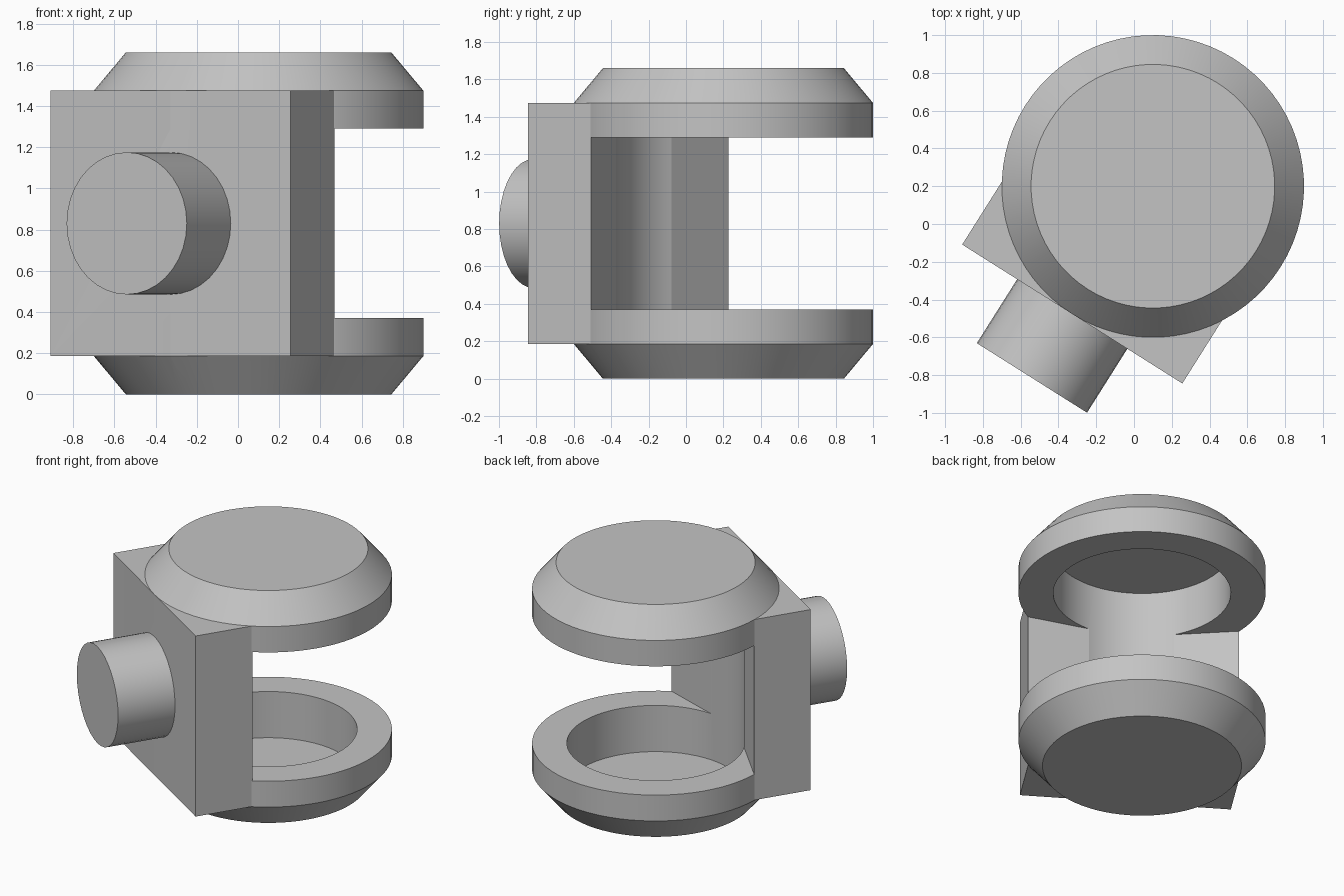
import bpy, bmesh
from math import radians
from mathutils import Matrix, Vector

default = bpy.data.objects.get("Cube")
if default:
    bpy.data.objects.remove(default, do_unlink=True)

CENTRE = Vector((0.1, 0.2, 0))
TURN = Matrix.Translation(CENTRE) @ Matrix.Rotation(radians(-32.25), 4, 'Z')
HEIGHT = 1.66
BORE = 0.575

grey = bpy.data.materials.new("plain_grey")
grey.use_nodes = True
colour = (0.55, 0.55, 0.55, 1)
grey.diffuse_color = colour
grey.node_tree.nodes["Principled BSDF"].inputs["Base Color"].default_value = colour


def make_object(name, bm):
    """Turn a bmesh, built around the housing axis, into a placed object."""
    bmesh.ops.recalc_face_normals(bm, faces=bm.faces)
    bm.transform(TURN)
    mesh = bpy.data.meshes.new(name)
    bm.to_mesh(mesh)
    bm.free()
    mesh.materials.append(grey)
    obj = bpy.data.objects.new(name, mesh)
    bpy.context.collection.objects.link(obj)
    return obj


def stack(name, rings, segments=72, matrix=Matrix()):
    """Closed round solid from (radius, z) rings."""
    bm = bmesh.new()
    loops = [bmesh.ops.create_circle(bm, segments=segments, radius=r,
                                     matrix=matrix @ Matrix.Translation((0, 0, z)))["verts"]
             for r, z in rings]
    for low, high in zip(loops, loops[1:]):
        for i in range(segments):
            j = (i + 1) % segments
            bm.faces.new((low[i], low[j], high[j], high[i]))
    bm.faces.new(loops[0])
    bm.faces.new(loops[-1])
    return make_object(name, bm)


def combine(target, other, operation):
    mod = target.modifiers.new(operation.lower(), 'BOOLEAN')
    mod.operation = operation
    mod.solver = 'EXACT'
    mod.object = other
    bpy.context.view_layer.objects.active = target
    bpy.ops.object.modifier_apply(modifier=mod.name)
    bpy.data.objects.remove(other, do_unlink=True)


# Bevelled round caps, the upper one mirrored in height
cap = [(0.645, 0), (0.8, 0.185), (0.8, 0.37)]
lower_cap = stack("lower_cap", cap)
upper_cap = stack("upper_cap", [(r, HEIGHT - z) for r, z in cap])

# Square block joining the caps, its back slanting in towards the bore
bm = bmesh.new()
half = [(0.689, -0.8), (0.689, -0.402), (0.25, -0.51)]
outline = half + [(-x, y) for x, y in reversed(half)]
base = bm.faces.new([bm.verts.new((x, y, 0.185)) for x, y in outline])
top = bmesh.ops.extrude_face_region(bm, geom=[base])["geom"]
bmesh.ops.translate(bm, vec=(0, 0, 1.29),
                    verts=[v for v in top if isinstance(v, bmesh.types.BMVert)])
housing = make_object("housing", bm)

# Join the body, then hollow both caps and the block with one bore
combine(housing, lower_cap, 'UNION')
combine(housing, upper_cap, 'UNION')
cutter = stack("bore_cutter", [(BORE, 0.04), (BORE, HEIGHT - 0.04)])
cutter.hide_render = True
combine(housing, cutter, 'DIFFERENCE')

# Round stub on the front of the block
facing = Matrix.Translation((0, 0, HEIGHT / 2)) @ Matrix.Rotation(radians(90), 4, 'X')
stub = stack("front_stub", [(0.345, 0.79), (0.345, 1.2)], 36, facing)

# Smooth round walls, crisp edges
for obj in (housing, stub):
    bpy.ops.object.select_all(action='DESELECT')
    obj.select_set(True)
    bpy.context.view_layer.objects.active = obj
    bpy.ops.object.shade_smooth_by_angle(angle=radians(12))
